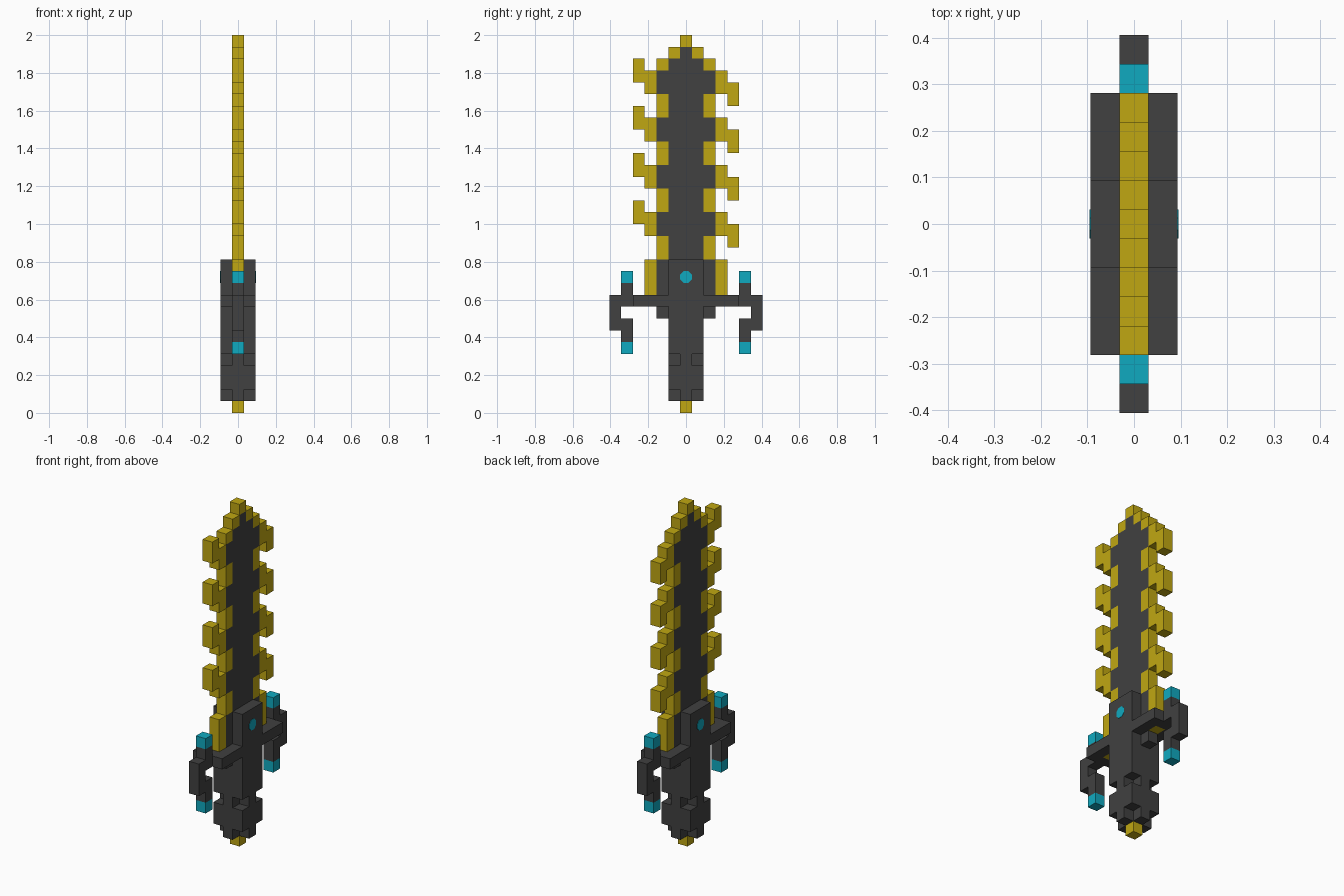
import bpy, bmesh, math
from mathutils import Matrix, Vector

cube = bpy.data.objects.get("Cube")
if cube:
    bpy.data.objects.remove(cube)

U = 1 / 16  # edge length of one block


def material(name, rgb):
    m = bpy.data.materials.new(name)
    m.use_nodes = True
    m.diffuse_color = (*rgb, 1)
    bsdf = next(n for n in m.node_tree.nodes if n.type == 'BSDF_PRINCIPLED')
    bsdf.inputs["Base Color"].default_value = (*rgb, 1)
    return m


DARK = material("dark grey", (0.052, 0.052, 0.052))
GOLD = material("gold", (0.53, 0.39, 0.006))
CYAN = material("cyan", (0.005, 0.40, 0.53))

cells = {}  # block position -> part name
parts = {}  # part name -> material


def fill(part, mat, xs, ys, zs, mirror=False):
    """Fill inclusive block ranges; mirror repeats them across y."""
    parts[part] = mat
    for x in range(xs[0], xs[1] + 1):
        for y in range(ys[0], ys[1] + 1):
            for z in range(zs[0], zs[1] + 1):
                for s in ((1, -1) if mirror else (1,)):
                    cells[x, y * s, z] = part


THIN, WIDE = (0, 0), (-1, 1)

# Blade core, tip and stepped golden edge
fill("blade", DARK, THIN, (-1, 1), (13, 29))
fill("blade", DARK, THIN, (0, 0), (30, 30))
fill("blade", DARK, THIN, (2, 2), (8, 12), True)
fill("blade_edge", GOLD, THIN, (0, 0), (31, 31))
fill("blade_edge", GOLD, THIN, (1, 1), (30, 30), True)
fill("blade_edge", GOLD, THIN, (2, 2), (29, 29), True)

# Repeating teeth: up-turned on one side, down-turned on the other
for b in (27, 23, 19, 15):
    fill("blade", DARK, THIN, (2, 2), (b, b + 1), True)
    fill("blade_edge", GOLD, THIN, (2, 2), (b - 2, b - 1), True)
    fill("blade_teeth", GOLD, THIN, (3, 3), (b, b + 1), True)
    fill("blade_teeth", GOLD, THIN, (-4, -4), (b + 1, b + 2))
    fill("blade_teeth", GOLD, THIN, (4, 4), (b - 1, b))

# Crossguard with golden posts set into it
fill("crossguard", DARK, WIDE, (2, 4), (9, 9), True)
fill("guard_posts", GOLD, THIN, (3, 3), (9, 12), True)

# Curled prongs with coloured tips
fill("prongs", DARK, THIN, (5, 5), (9, 10), True)
fill("prongs", DARK, THIN, (6, 6), (7, 9), True)
fill("prongs", DARK, THIN, (5, 5), (6, 7), True)
fill("prong_tips", CYAN, THIN, (5, 5), (11, 11), True)
fill("prong_tips", CYAN, THIN, (5, 5), (5, 5), True)

# Handle, notched at the corners of two rows, and pommel
fill("handle", DARK, WIDE, (-1, 1), (1, 12))
for z in (1, 4):
    for x in (-1, 1):
        for y in (-1, 1):
            del cells[x, y, z]
fill("pommel", GOLD, THIN, (0, 0), (0, 0))


def add_object(name, bm, mat):
    mesh = bpy.data.meshes.new(name)
    bm.to_mesh(mesh)
    bm.free()
    mesh.materials.append(mat)
    obj = bpy.data.objects.new(name, mesh)
    bpy.context.collection.objects.link(obj)


# Skin each part with only its exposed block faces
for part, mat in parts.items():
    bm = bmesh.new()
    for c in [c for c, p in cells.items() if p == part]:
        centre = Vector((c[0], c[1], c[2] + 0.5))
        for axis in range(3):
            for s in (1, -1):
                n = Vector((0, 0, 0))
                n[axis] = s
                if tuple(c[i] + int(n[i]) for i in range(3)) in cells:
                    continue
                a = Vector((0, 0, 0))
                a[(axis + 1) % 3] = 1
                b = n.cross(a)
                corners = (a + b, b - a, -a - b, a - b)
                bm.faces.new([bm.verts.new((centre + (n + k) / 2) * U)
                              for k in corners])
    bmesh.ops.remove_doubles(bm, verts=bm.verts[:], dist=0.001)
    bmesh.ops.dissolve_limit(bm, angle_limit=math.radians(1),
                             verts=bm.verts[:], edges=bm.edges[:])
    add_object(part, bm, mat)

# Octagonal gem plate on each broad side of the handle
for s, side in ((1, "left"), (-1, "right")):
    bm = bmesh.new()
    r = U / 2 / math.cos(math.pi / 8)
    bmesh.ops.create_cone(
        bm, cap_ends=True, segments=8, radius1=r, radius2=r, depth=0.004,
        matrix=Matrix.Translation((s * 1.5 * U, 0, 11.5 * U))
        @ Matrix.Rotation(math.pi / 2, 4, 'Y')
        @ Matrix.Rotation(math.pi / 8, 4, 'Z'))
    add_object("gem_" + side, bm, CYAN)
